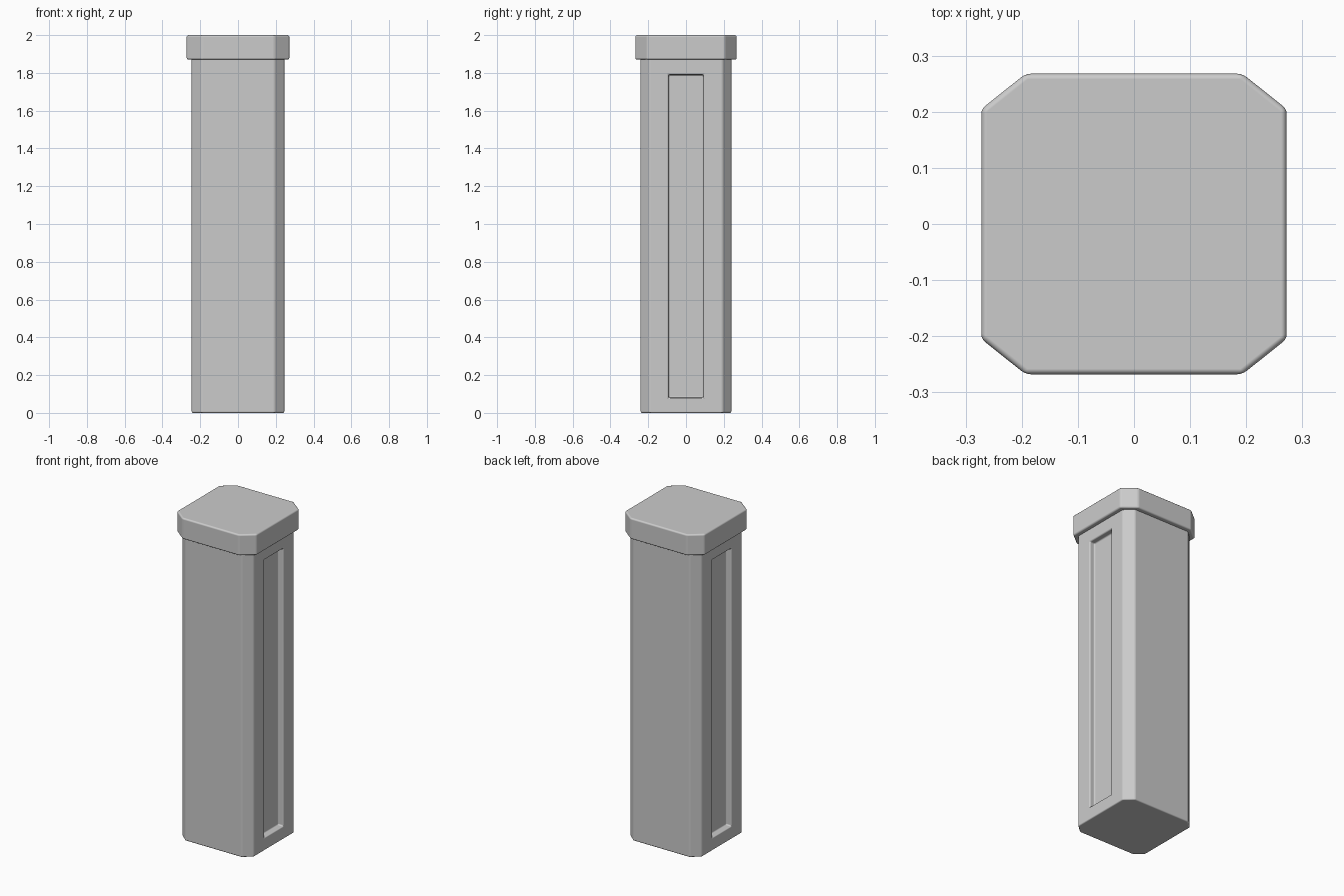
import bpy, bmesh
from math import radians

if "Cube" in bpy.data.objects:
    bpy.data.objects.remove(bpy.data.objects["Cube"], do_unlink=True)

stone = bpy.data.materials.new("stone_grey")
stone.use_nodes = True
colour = (0.6, 0.6, 0.6, 1)
stone.diffuse_color = colour
stone.node_tree.nodes["Principled BSDF"].inputs["Base Color"].default_value = colour


def octagon_prism(half_x, half_y, flat_x, flat_y, z0, z1):
    """Upright box with four chamfered corners."""
    bm = bmesh.new()
    quarter = [(half_x, flat_y), (flat_x, half_y)]
    ring = quarter + [(-x, y) for x, y in reversed(quarter)]
    ring += [(-x, -y) for x, y in ring]
    base = bm.faces.new([bm.verts.new((x, y, z0)) for x, y in ring])
    top = bmesh.ops.extrude_face_region(bm, geom=[base])["geom"]
    for v in top:
        if isinstance(v, bmesh.types.BMVert):
            v.co.z = z1
    bmesh.ops.recalc_face_normals(bm, faces=bm.faces)
    return bm


def finish(bm, name, bevel):
    mesh = bpy.data.meshes.new(name)
    bm.to_mesh(mesh)
    bm.free()
    mesh.materials.append(stone)
    obj = bpy.data.objects.new(name, mesh)
    bpy.context.collection.objects.link(obj)
    bpy.context.view_layer.objects.active = obj
    obj.select_set(True)
    bpy.ops.object.shade_smooth_by_angle(angle=radians(40))
    obj.select_set(False)
    mod = obj.modifiers.new("soft_edges", "BEVEL")
    mod.width = bevel
    mod.segments = 3
    mod.limit_method = "ANGLE"
    mod.angle_limit = radians(25)
    mod.harden_normals = True


# Shaft with a long recessed panel on its left and right sides
shaft = octagon_prism(0.245, 0.24, 0.193, 0.193, 0, 1.89)
sides = [f for f in shaft.faces if abs(f.normal.x) > 0.99]
for side in sides:
    bmesh.ops.inset_individual(shaft, faces=[side], thickness=0.05)
    for v in side.verts:
        v.co.y = 0.092 if v.co.y > 0 else -0.092
        v.co.z = 1.79 if v.co.z > 1 else 0.08
    inward = -side.normal * 0.035
    floor = bmesh.ops.extrude_discrete_faces(shaft, faces=[side])["faces"][0]
    for v in floor.verts:
        v.co += inward
finish(shaft, "shaft", 0.008)

# Wider cap
finish(octagon_prism(0.272, 0.268, 0.193, 0.205, 1.87, 2), "cap", 0.01)
